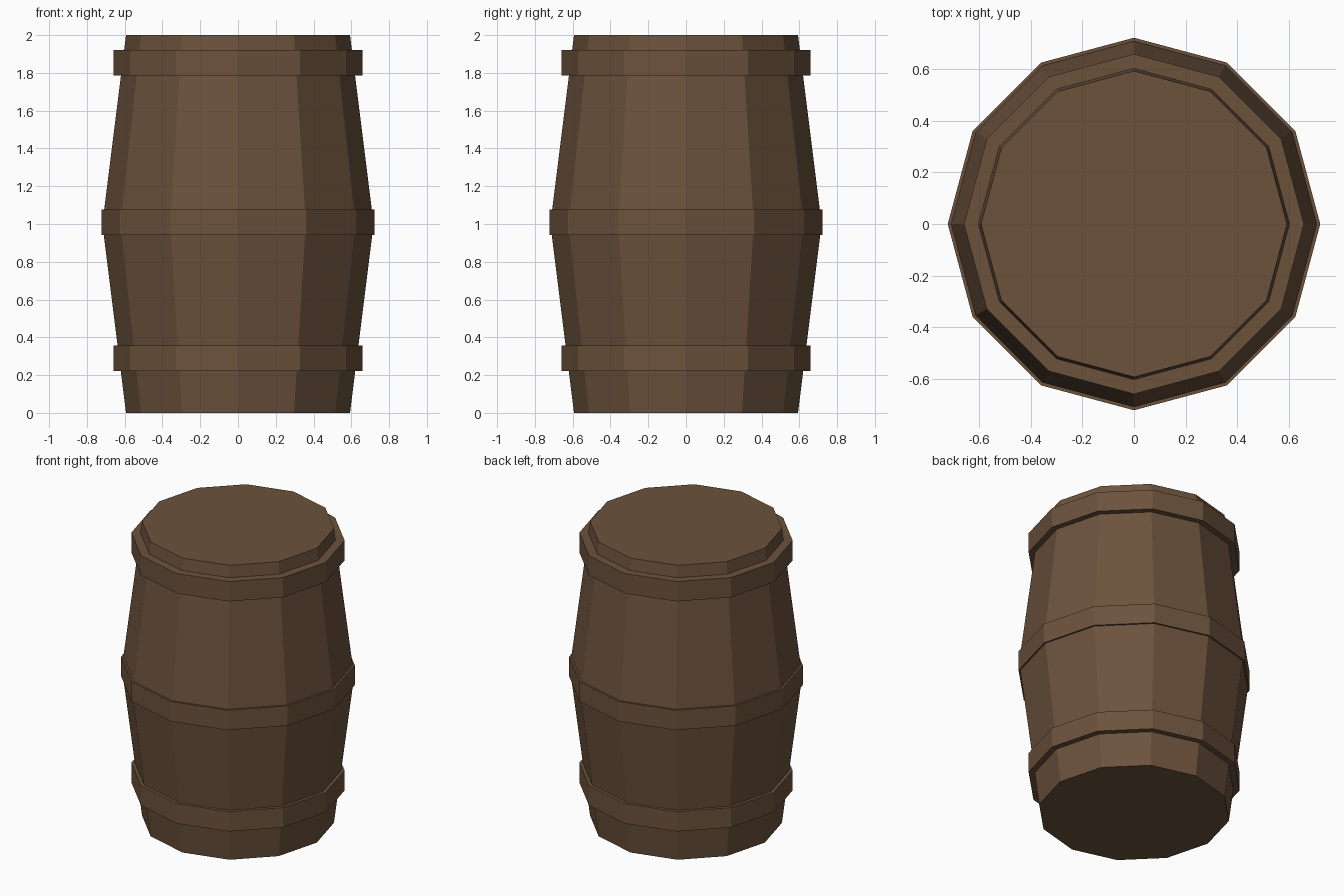
import bpy
import bmesh
from math import cos, sin, pi

if "Cube" in bpy.data.objects:
    bpy.data.objects.remove(bpy.data.objects["Cube"])

SIDES = 12

wood = bpy.data.materials.new("brown_wood")
wood.diffuse_color = (0.15, 0.085, 0.046, 1)
wood.use_nodes = True
wood.node_tree.nodes["Principled BSDF"].inputs["Base Color"].default_value = wood.diffuse_color


def lathe(name, profile, ring=False):
    """Spin (radius, z) points into a faceted solid: capped, or a closed ring."""
    bm = bmesh.new()
    loops = [[bm.verts.new((r * cos(2 * pi * i / SIDES), r * sin(2 * pi * i / SIDES), z))
              for i in range(SIDES)] for r, z in profile]
    pairs = list(zip(loops, loops[1:]))
    if ring:
        pairs.append((loops[-1], loops[0]))
    else:
        bm.faces.new(loops[0])
        bm.faces.new(loops[-1])
    for a, b in pairs:
        for i in range(SIDES):
            j = (i + 1) % SIDES
            bm.faces.new((a[i], a[j], b[j], b[i]))
    bmesh.ops.recalc_face_normals(bm, faces=bm.faces[:])
    mesh = bpy.data.meshes.new(name)
    bm.to_mesh(mesh)
    bm.free()
    mesh.materials.append(wood)
    obj = bpy.data.objects.new(name, mesh)
    bpy.context.collection.objects.link(obj)
    return obj


# Bulging barrel body with flat ends
lathe("barrel_body", [(0.593, 0), (0.718, 1), (0.593, 2)])

# Three straight-sided hoops, their inner walls sunk into the body
for name, radius, z in (("lower_hoop", 0.659, 0.29),
                        ("middle_hoop", 0.722, 1.008),
                        ("upper_hoop", 0.659, 1.853)):
    low, high, inner = z - 0.0675, z + 0.0675, radius - 0.08
    lathe(name, [(inner, low), (radius, low), (radius, high), (inner, high)], ring=True)
